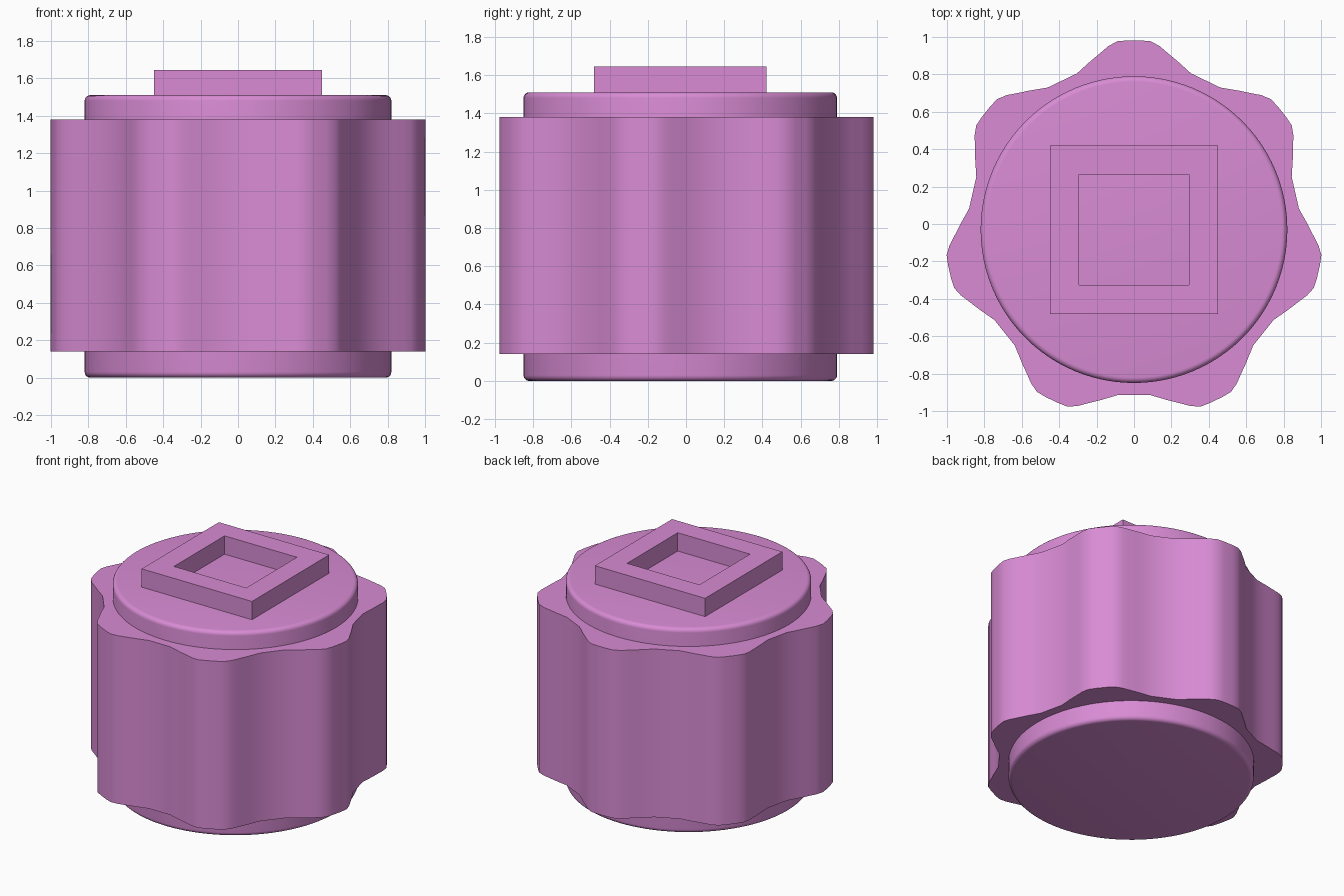
import bpy, bmesh, math

cube = bpy.data.objects.get("Cube")
if cube:
    bpy.data.objects.remove(cube, do_unlink=True)

CENTRE_Y = -0.03
LOBES = 7

pink = bpy.data.materials.new("orchid pink")
pink.use_nodes = True
colour = (0.69, 0.26, 0.66, 1)
pink.diffuse_color = colour
pink.node_tree.nodes["Principled BSDF"].inputs["Base Color"].default_value = colour


def make_object(name, bm, smooth_angle=None):
    bmesh.ops.recalc_face_normals(bm, faces=bm.faces)
    mesh = bpy.data.meshes.new(name)
    bm.to_mesh(mesh)
    bm.free()
    mesh.materials.append(pink)
    obj = bpy.data.objects.new(name, mesh)
    obj.location.y = CENTRE_Y
    bpy.context.collection.objects.link(obj)
    if smooth_angle:
        bpy.ops.object.select_all(action='DESELECT')
        obj.select_set(True)
        bpy.context.view_layer.objects.active = obj
        bpy.ops.object.shade_smooth_by_angle(angle=math.radians(smooth_angle))
    return obj


def extrude_up(bm, faces, height):
    ext = bmesh.ops.extrude_face_region(bm, geom=faces)
    verts = [g for g in ext["geom"] if isinstance(g, bmesh.types.BMVert)]
    bmesh.ops.translate(bm, verts=verts, vec=(0, 0, height))


# Grip: half a lobe as (angle from lobe centre, radius), mirrored and repeated
half = [(2, 1.012), (5.1, 1.011), (8, 0.99), (10.5, 0.964), (14.5, 0.93), (20.1, 0.889)]
lobe = [(-a, r) for a, r in reversed(half)] + half
bm = bmesh.new()
ring = []
for k in range(LOBES):
    for a, r in lobe:
        t = math.radians(90 + a) + k * math.tau / LOBES
        ring.append(bm.verts.new((r * math.cos(t), r * math.sin(t), 0.14)))
extrude_up(bm, [bm.faces.new(ring)], 1.24)
make_object("lobed_grip", bm, 40)

# Core: round drum with softened rims, showing above and below the grip
bm = bmesh.new()
bmesh.ops.create_circle(bm, cap_ends=True, segments=96, radius=0.82)
extrude_up(bm, bm.faces[:], 1.51)
rims = [e for e in bm.edges if abs(e.verts[0].co.z - e.verts[1].co.z) < 0.001]
bmesh.ops.bevel(bm, geom=rims, offset=0.03, segments=5, profile=0.5, affect='EDGES')
make_object("round_core", bm, 40)

# Raised square frame around an open socket
bm = bmesh.new()
loops = [[bm.verts.new((s * x, s * y, 1.51)) for x, y in ((-1, -1), (1, -1), (1, 1), (-1, 1))]
         for s in (0.45, 0.295)]
outer, inner = loops
faces = [bm.faces.new((outer[i], outer[(i + 1) % 4], inner[(i + 1) % 4], inner[i]))
         for i in range(4)]
extrude_up(bm, faces, 0.135)
make_object("square_socket_frame", bm)
